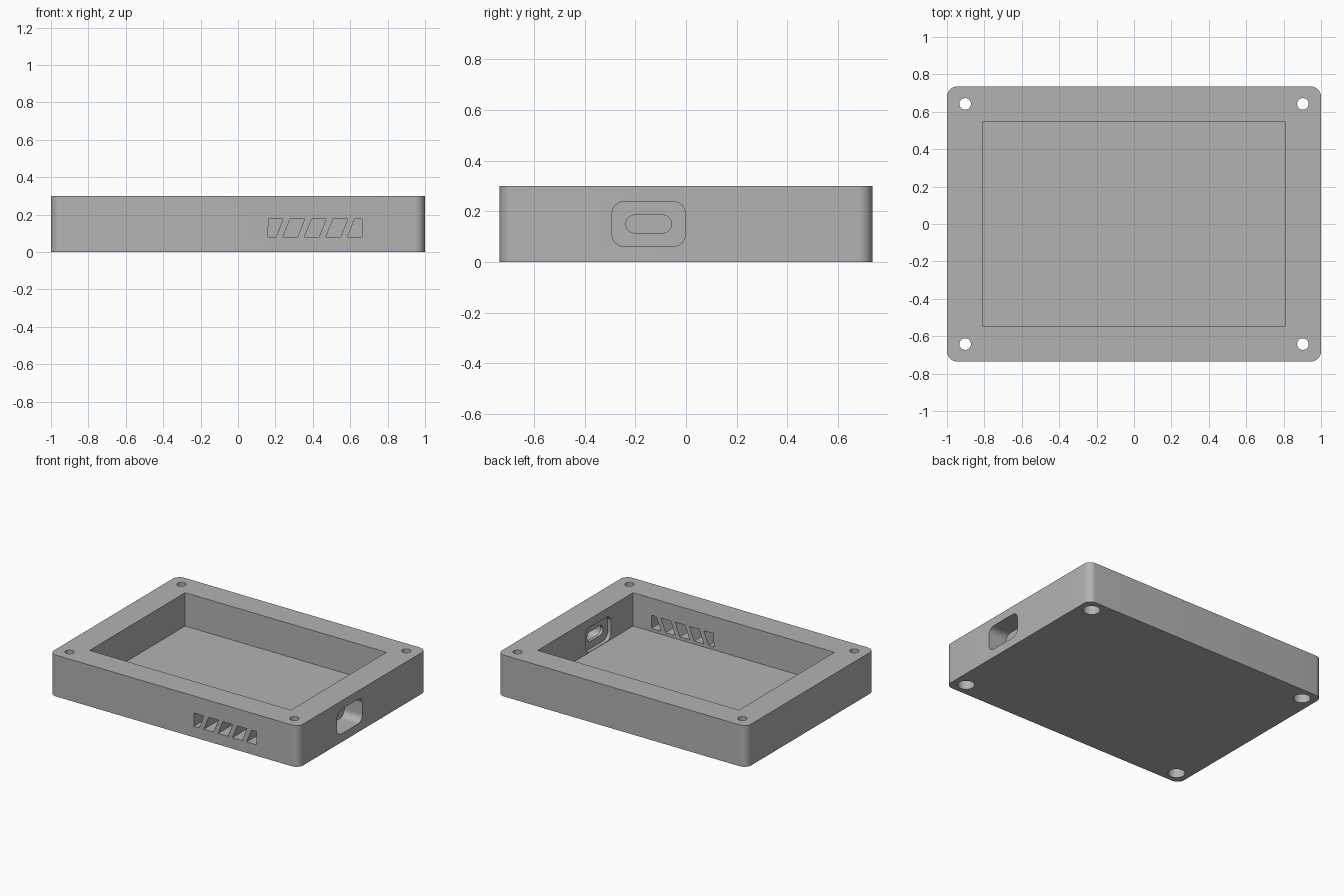
import bpy, bmesh
from math import cos, sin, pi
from mathutils import Vector

cube = bpy.data.objects.get("Cube")
if cube:
    bpy.data.objects.remove(cube, do_unlink=True)

grey = bpy.data.materials.new("plain_grey")
grey.use_nodes = True
colour = (0.45, 0.45, 0.45, 1)
grey.diffuse_color = colour
grey.node_tree.nodes["Principled BSDF"].inputs["Base Color"].default_value = colour


def rounded_rect(cu, cv, hu, hv, r, n=10):
    """Outline of a rectangle with rounded corners, from its centre and half sizes."""
    pts = []
    for q, (su, sv) in enumerate([(1, 1), (-1, 1), (-1, -1), (1, -1)]):
        for i in range(n + 1):
            a = (q + i / n) * pi / 2
            pts.append((cu + su * (hu - r) + r * cos(a), cv + sv * (hv - r) + r * sin(a)))
    return pts


def circle(cu, cv, r, n=32):
    return [(cu + r * cos(2 * pi * i / n), cv + r * sin(2 * pi * i / n)) for i in range(n)]


def prism(name, outline, axis, lo, hi):
    """Extrude an outline along x, y or z between two heights."""
    place = {"x": lambda u, v, w: (w, u, v),
             "y": lambda u, v, w: (u, w, v),
             "z": lambda u, v, w: (u, v, w)}[axis]
    bm = bmesh.new()
    face = bm.faces.new([bm.verts.new(place(u, v, lo)) for u, v in outline])
    top = bmesh.ops.extrude_face_region(bm, geom=[face])["geom"]
    shift = Vector(place(0, 0, hi - lo))
    bmesh.ops.translate(bm, vec=shift, verts=[g for g in top if isinstance(g, bmesh.types.BMVert)])
    bmesh.ops.recalc_face_normals(bm, faces=bm.faces)
    mesh = bpy.data.meshes.new(name)
    bm.to_mesh(mesh)
    bm.free()
    mesh.materials.append(grey)
    obj = bpy.data.objects.new(name, mesh)
    bpy.context.collection.objects.link(obj)
    return obj


def cut(body, cutter):
    """Subtract a cutter from the body and throw the cutter away."""
    mod = body.modifiers.new("cut", "BOOLEAN")
    mod.operation = "DIFFERENCE"
    mod.solver = "EXACT"
    mod.object = cutter
    bpy.context.view_layer.objects.active = body
    bpy.ops.object.modifier_apply(modifier=mod.name)
    bpy.data.objects.remove(cutter, do_unlink=True)


# Tray body with rounded upright corners
HX, HY, HEIGHT, FLOOR = 1.0, 0.735, 0.3, 0.058
IX, IY = 0.808, 0.548
tray = prism("enclosure_tray", rounded_rect(0, 0, HX, HY, 0.055), "z", 0, HEIGHT)

# Square-cornered cavity
cavity = [(-IX, -IY), (IX, -IY), (IX, IY), (-IX, IY)]
cut(tray, prism("cavity_cutter", cavity, "z", FLOOR, HEIGHT + 0.1))

# Corner screw holes, with wider head recesses underneath
for sx in (-1, 1):
    for sy in (-1, 1):
        x, y = sx * 0.903, sy * 0.642
        cut(tray, prism("screw_cutter", circle(x, y, 0.031), "z", -0.1, HEIGHT + 0.1))
        cut(tray, prism("head_cutter", circle(x, y, 0.056), "z", -0.1, 0.12))

# Socket on the left wall: a recess on each side of a thin web with a slot
py, pz = -0.147, 0.15
recess = rounded_rect(py, pz, 0.145, 0.089, 0.05)
cut(tray, prism("outer_recess_cutter", recess, "x", 0.855, HX + 0.1))
cut(tray, prism("inner_recess_cutter", recess, "x", IX - 0.1, 0.833))
slot = rounded_rect(py, pz, 0.09, 0.035, 0.034)
cut(tray, prism("slot_cutter", slot, "x", IX - 0.1, HX + 0.1))

# Slanted front vents, the end ones trimmed upright
LEFT, RIGHT, LOW, HIGH, LEAN = 0.16, 0.662, 0.08, 0.176, 0.038
for i in range(5):
    start = 0.125 + i * 0.115
    end = start + 0.078
    vent = [(start, LOW), (end, LOW), (end + LEAN, HIGH), (start + LEAN, HIGH)]
    vent = [(min(max(u, LEFT), RIGHT), v) for u, v in vent]
    cut(tray, prism("vent_cutter", vent, "y", -HY - 0.1, -IY + 0.1))

# Smooth the rounded walls, keep edges crisp
bpy.ops.object.select_all(action="DESELECT")
tray.select_set(True)
bpy.context.view_layer.objects.active = tray
bpy.ops.object.shade_smooth_by_angle(angle=pi / 6)
